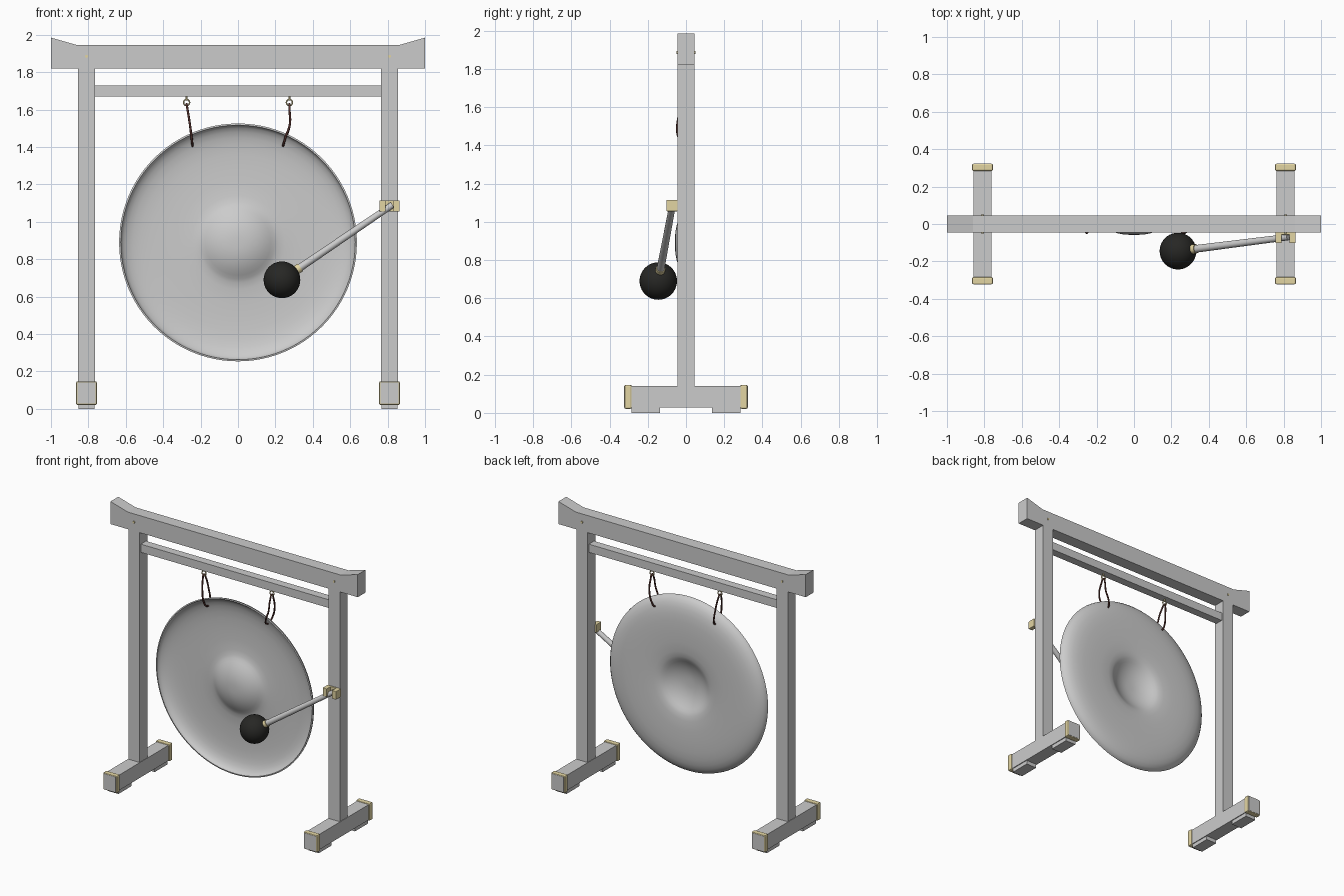
import bpy, bmesh, math
from mathutils import Vector

if "Cube" in bpy.data.objects:
    bpy.data.objects.remove(bpy.data.objects["Cube"])


def material(name, rgb):
    m = bpy.data.materials.new(name)
    m.diffuse_color = (*rgb, 1)
    m.use_nodes = True
    m.node_tree.nodes["Principled BSDF"].inputs["Base Color"].default_value = m.diffuse_color
    return m


BRASS = material("pale_brass", (0.76, 0.66, 0.36))
BLACK = material("black_felt", (0.02, 0.02, 0.018))
CORD = material("brown_cord", (0.09, 0.03, 0.025))


def mesh_object(name, verts, faces, mat=None, smooth=False):
    me = bpy.data.meshes.new(name)
    me.from_pydata(verts, [], faces)
    bm = bmesh.new()
    bm.from_mesh(me)
    bmesh.ops.recalc_face_normals(bm, faces=bm.faces)
    bm.to_mesh(me)
    bm.free()
    ob = bpy.data.objects.new(name, me)
    bpy.context.collection.objects.link(ob)
    return finish(ob, mat, smooth)


def finish(ob, mat=None, smooth=False):
    if mat:
        ob.data.materials.append(mat)
    if smooth:
        bpy.ops.object.select_all(action='DESELECT')
        ob.select_set(True)
        bpy.context.view_layer.objects.active = ob
        bpy.ops.object.shade_smooth_by_angle(angle=math.radians(40))
    return ob


def box(name, x, y, z, mat=None, bevel=0):
    v = [(a, b, c) for a in x for b in y for c in z]
    f = [(0, 1, 3, 2), (4, 6, 7, 5), (0, 4, 5, 1), (2, 3, 7, 6), (0, 2, 6, 4), (1, 5, 7, 3)]
    ob = mesh_object(name, v, f, mat)
    if bevel:
        m = ob.modifiers.new("Bevel", 'BEVEL')
        m.width, m.segments = bevel, 2
    return ob


def rod(name, a, b, r1, r2=None, mat=None, sides=24):
    a, b = Vector(a), Vector(b)
    bpy.ops.mesh.primitive_cone_add(vertices=sides, radius1=r1, radius2=r1 if r2 is None else r2,
                                    depth=(b - a).length, location=(a + b) / 2)
    ob = bpy.context.object
    ob.name = name
    ob.rotation_euler = (b - a).to_track_quat('Z', 'Y').to_euler()
    return finish(ob, mat, True)


# top beam with upswept ends
outline = [(-1, 1.82), (1, 1.82), (1, 1.985), (0.86, 1.945), (-0.86, 1.945), (-1, 1.985)]
n = len(outline)
mesh_object("top_beam", [(x, y, z) for y in (-0.045, 0.045) for x, z in outline],
            [(0, 1, 3, 4), (0, 4, 5), (1, 2, 3), (6, 10, 9, 7), (6, 11, 10), (7, 9, 8)]
            + [(i, (i + 1) % n, (i + 1) % n + n, i + n) for i in range(n)])
box("hanging_rail", (-0.77, 0.77), (-0.03, 0.03), (1.67, 1.73))

# posts, feet, sleeves, pads and pegs on both sides
for s, side in ((-1, "left"), (1, "right")):
    cx = 0.81 * s
    box(f"{side}_post", (cx - 0.045, cx + 0.045), (-0.045, 0.045), (0.13, 1.83))
    box(f"{side}_foot", (cx - 0.048, cx + 0.048), (-0.324, 0.324), (0.028, 0.14))
    rod(f"{side}_peg", (cx, -0.051, 1.885), (cx, 0.051, 1.885), 0.008, mat=BRASS, sides=16)
    for t, end in ((-1, "front"), (1, "back")):
        box(f"{side}_{end}_foot_sleeve", (cx - 0.056, cx + 0.056),
            sorted((0.284 * t, 0.3225 * t)), (0.021, 0.147), BRASS, 0.008)
        box(f"{side}_{end}_pad", (cx - 0.042, cx + 0.042),
            sorted((0.135 * t, 0.285 * t)), (0, 0.03))

# gong: thin dished shell, spun around the y axis
front = [(0, -0.058), (0.03, -0.0575), (0.06, -0.055), (0.09, -0.049), (0.12, -0.040), (0.15, -0.027),
         (0.175, -0.013), (0.195, -0.001), (0.215, 0.007), (0.25, 0.013), (0.32, 0.017), (0.40, 0.018),
         (0.47, 0.017), (0.52, 0.013), (0.56, 0.006), (0.59, -0.004), (0.612, -0.017),
         (0.624, -0.030), (0.627, -0.042)]
back = []
for i, (r, y) in enumerate(front):
    p, q = front[max(i - 1, 0)], front[min(i + 1, len(front) - 1)]
    d = Vector((q[0] - p[0], q[1] - p[1])).normalized()
    back.append((max(r - d.y * 0.009, 0) if i else 0, y + d.x * 0.009))
profile = front + back[::-1]
SEG = 96
verts, faces = [(0, profile[0][1], 0.89), (0, profile[-1][1], 0.89)], []
ring = profile[1:-1]
m = len(ring)
for k in range(SEG):
    a = 2 * math.pi * k / SEG
    verts += [(r * math.cos(a), y, 0.89 + r * math.sin(a)) for r, y in ring]
for k in range(SEG):
    i, j = 2 + k * m, 2 + (k + 1) % SEG * m
    faces += [(0, i, j), (1, j + m - 1, i + m - 1)]
    faces += [(i + q, i + q + 1, j + q + 1, j + q) for q in range(m - 1)]
mesh_object("gong", verts, faces, smooth=True)

# eyelets and hanging cords (each cord is a loop through the gong)
sway = {-1: (-0.275, -0.257, -0.244), 1: (0.275, 0.277, 0.243)}
for s, side in ((-1, "left"), (1, "right")):
    top, mid, low = sway[s]
    rod(f"{side}_eyelet_stem", (top, 0, 1.655), (top, 0, 1.675), 0.005, mat=BRASS, sides=12)
    bpy.ops.mesh.primitive_torus_add(major_radius=0.016, minor_radius=0.004, major_segments=24,
                                     minor_segments=8, location=(top, 0, 1.638),
                                     rotation=(math.pi / 2, 0, 0))
    bpy.context.object.name = f"{side}_eyelet"
    finish(bpy.context.object, BRASS, True)
    pts = [(top, 0, 1.63), (top + 0.3 * (mid - top), -0.022, 1.6), (mid, -0.044, 1.52),
           (low + 0.4 * (mid - low), -0.044, 1.46), (low, -0.02, 1.414), (low, 0.015, 1.41),
           (low + 0.3 * (mid - low), 0.032, 1.44), (mid, 0.028, 1.52),
           (top + 0.3 * (mid - top), 0.015, 1.6)]
    cu = bpy.data.curves.new(f"{side}_cord", 'CURVE')
    cu.dimensions, cu.bevel_depth, cu.bevel_resolution = '3D', 0.006, 2
    cu.resolution_u = 6
    sp = cu.splines.new('BEZIER')
    sp.bezier_points.add(len(pts) - 1)
    sp.use_cyclic_u = True
    for bp, p in zip(sp.bezier_points, pts):
        bp.co = p
        bp.handle_left_type = bp.handle_right_type = 'AUTO'
    cu.materials.append(CORD)
    bpy.context.collection.objects.link(bpy.data.objects.new(f"{side}_cord", cu))

# mallet: felt ball, brass collar and handle
head, tip = Vector((0.235, -0.145, 0.69)), Vector((0.825, -0.07, 1.09))
bpy.ops.mesh.primitive_uv_sphere_add(segments=40, ring_count=20, radius=0.098, location=head)
bpy.context.object.name = "mallet_head"
finish(bpy.context.object, BLACK, True)
along = (tip - head).normalized()
rod("mallet_handle", head, tip, 0.021, 0.017)
rod("mallet_collar", head + along * 0.09, head + along * 0.118, 0.025, mat=BRASS)

# forked mallet bracket on the right post
box("bracket_plate", (0.756, 0.864), (-0.058, -0.044), (1.055, 1.115), BRASS, 0.003)
for name, x in (("inner", (0.756, 0.789)), ("outer", (0.831, 0.864))):
    box(f"bracket_{name}_prong", x, (-0.102, -0.05), (1.055, 1.115), BRASS, 0.003)
